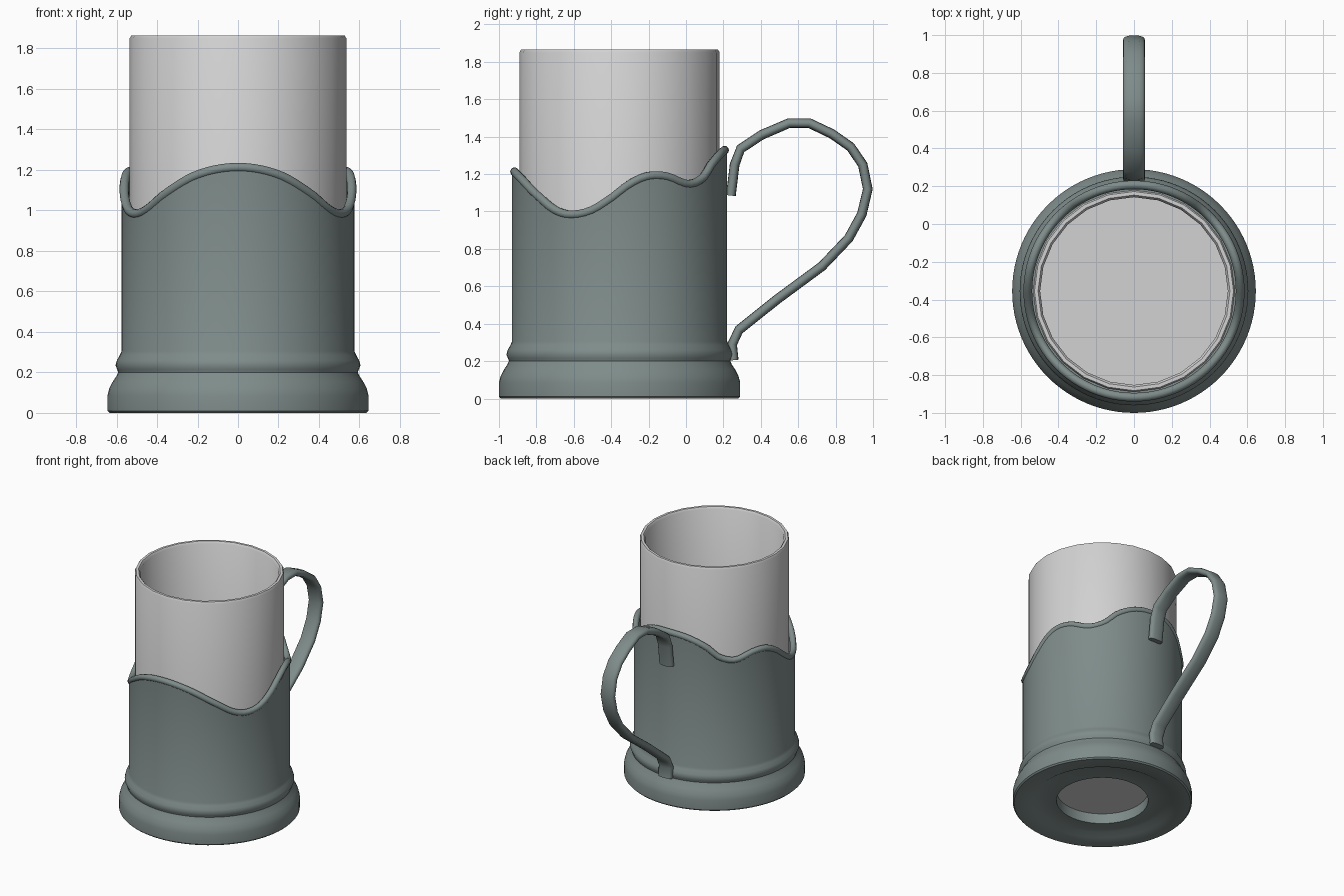
import bpy, bmesh, math
from mathutils import Vector

if "Cube" in bpy.data.objects:
    bpy.data.objects.remove(bpy.data.objects["Cube"])

CY = -0.355  # cup axis


def material(name, rgb):
    m = bpy.data.materials.new(name)
    m.diffuse_color = (*rgb, 1)
    m.use_nodes = True
    m.node_tree.nodes["Principled BSDF"].inputs["Base Color"].default_value = m.diffuse_color
    return m


METAL = material("grey green metal", (0.21, 0.262, 0.254))
GLASS = material("pale grey glass", (0.65, 0.65, 0.65))


def finish(bm, name, mat, angle):
    bmesh.ops.recalc_face_normals(bm, faces=bm.faces)
    me = bpy.data.meshes.new(name)
    bm.to_mesh(me)
    bm.free()
    me.materials.append(mat)
    ob = bpy.data.objects.new(name, me)
    bpy.context.collection.objects.link(ob)
    bpy.ops.object.select_all(action='DESELECT')
    ob.select_set(True)
    bpy.context.view_layer.objects.active = ob
    bpy.ops.object.shade_smooth_by_angle(angle=math.radians(angle))
    return ob


def skin(name, rings, mat, angle, close_rows, caps=False):
    """Skin a list of closed rings; close_rows joins the last ring to the first."""
    bm = bmesh.new()
    vs = [[bm.verts.new(p) for p in r] for r in rings]
    n, m = len(vs), len(vs[0])
    for i in range(n if close_rows else n - 1):
        a, b = vs[i], vs[(i + 1) % n]
        for j in range(m):
            k = (j + 1) % m
            bm.faces.new((a[j], a[k], b[k], b[j]))
    if caps:
        bm.faces.new(vs[0])
        bm.faces.new(vs[-1])
    return finish(bm, name, mat, angle)


def polar(r, t, z):  # t = 0 is the front
    return Vector((r * math.sin(t), CY - r * math.cos(t), z))


# Wavy rim height by angle from the front (mirrored left and right)
WAVE = [(0, 1.235), (20, 1.20), (40, 1.10), (52, 1.03), (62, 1.005), (74, 1.025),
        (85, 1.09), (95, 1.165), (105, 1.21), (116, 1.21), (130, 1.168),
        (142, 1.20), (151, 1.275), (165, 1.335), (180, 1.35)]
KEYS = [(-WAVE[1][0], WAVE[1][1])] + WAVE + [(195, 1.335)]


def rim_height(t):
    d = math.degrees(t) % 360
    d = min(d, 360 - d)
    for i in range(1, len(KEYS) - 2):
        (x0, y0), (x1, y1), (x2, y2), (x3, y3) = KEYS[i - 1:i + 3]
        if d <= x2 + 1e-6:
            w, u = x2 - x1, (d - x1) / (x2 - x1)
            m1, m2 = (y2 - y0) / (x2 - x0) * w, (y3 - y1) / (x3 - x1) * w
            return ((2*u**3 - 3*u*u + 1) * y1 + (u**3 - 2*u*u + u) * m1
                    + (3*u*u - 2*u**3) * y2 + (u**3 - u*u) * m2)
    return y2


# Holder: lathed foot and wall, z None follows the wavy rim
N = 96
angles = [2 * math.pi * i / N for i in range(N)]
PROFILE = [(0.33, 0.10), (0.33, 0.02), (0.47, 0.03), (0.51, 0.005), (0.635, 0.0),
           (0.645, 0.01), (0.645, 0.085), (0.636, 0.12), (0.618, 0.155), (0.60, 0.182),
           (0.592, 0.20), (0.597, 0.215), (0.605, 0.235), (0.598, 0.26), (0.584, 0.285),
           (0.575, 0.305), (0.575, None), (0.548, None), (0.548, 0.10)]
rings = [[polar(r, t, rim_height(t) - 0.02 if z is None else z) for t in angles]
         for r, z in PROFILE]
skin("holder_body", rings, METAL, 40, True)

# Round bead along the rim
rings = []
for i, t in enumerate(angles):
    c = polar(0.562, t, rim_height(t) - 0.022)
    e = 0.01
    tan = (polar(0.562, t + e, rim_height(t + e)) - polar(0.562, t - e, rim_height(t - e))).normalized()
    out = Vector((math.sin(t), -math.cos(t), 0))
    up = tan.cross(out)
    rings.append([c + 0.023 * (math.cos(a) * out + math.sin(a) * up)
                  for a in [math.pi * k / 5 for k in range(10)]])
skin("holder_rim", rings, METAL, 60, True)

# Handle: flattened round section swept along a path in the y-z plane
PATH = [(0.24, 1.085), (0.26, 1.25), (0.292, 1.335), (0.405, 1.41), (0.55, 1.472),
        (0.66, 1.472), (0.78, 1.415), (0.88, 1.345), (0.945, 1.25), (0.972, 1.12),
        (0.94, 0.985), (0.87, 0.857), (0.727, 0.707), (0.487, 0.53), (0.283, 0.367),
        (0.247, 0.29), (0.255, 0.205)]
pts = [Vector((0, y, z)) for y, z in PATH]
rings = []
for i, p in enumerate(pts):
    tan = (pts[min(i + 1, len(pts) - 1)] - pts[max(i - 1, 0)]).normalized()
    nor = Vector((0, -tan.z, tan.y))
    ring = []
    for k in range(16):
        a = 2 * math.pi * k / 16
        c, s = math.cos(a), math.sin(a)
        ring.append(p + Vector((0.058 * math.copysign(abs(c) ** 0.7, c), 0, 0))
                    + nor * 0.026 * math.copysign(abs(s) ** 0.8, s))
    rings.append(ring)
skin("handle", rings, METAL, 50, False, True)

# Glass tumbler: 24 sided, with thick wall and floor
CUP = [(0.535, 0.10), (0.535, 1.85), (0.527, 1.865), (0.508, 1.865), (0.497, 1.85), (0.497, 0.15)]
rings = [[polar(r, 2 * math.pi * i / 24, z) for i in range(24)] for r, z in CUP]
skin("glass_tumbler", rings, GLASS, 50, False, True)
